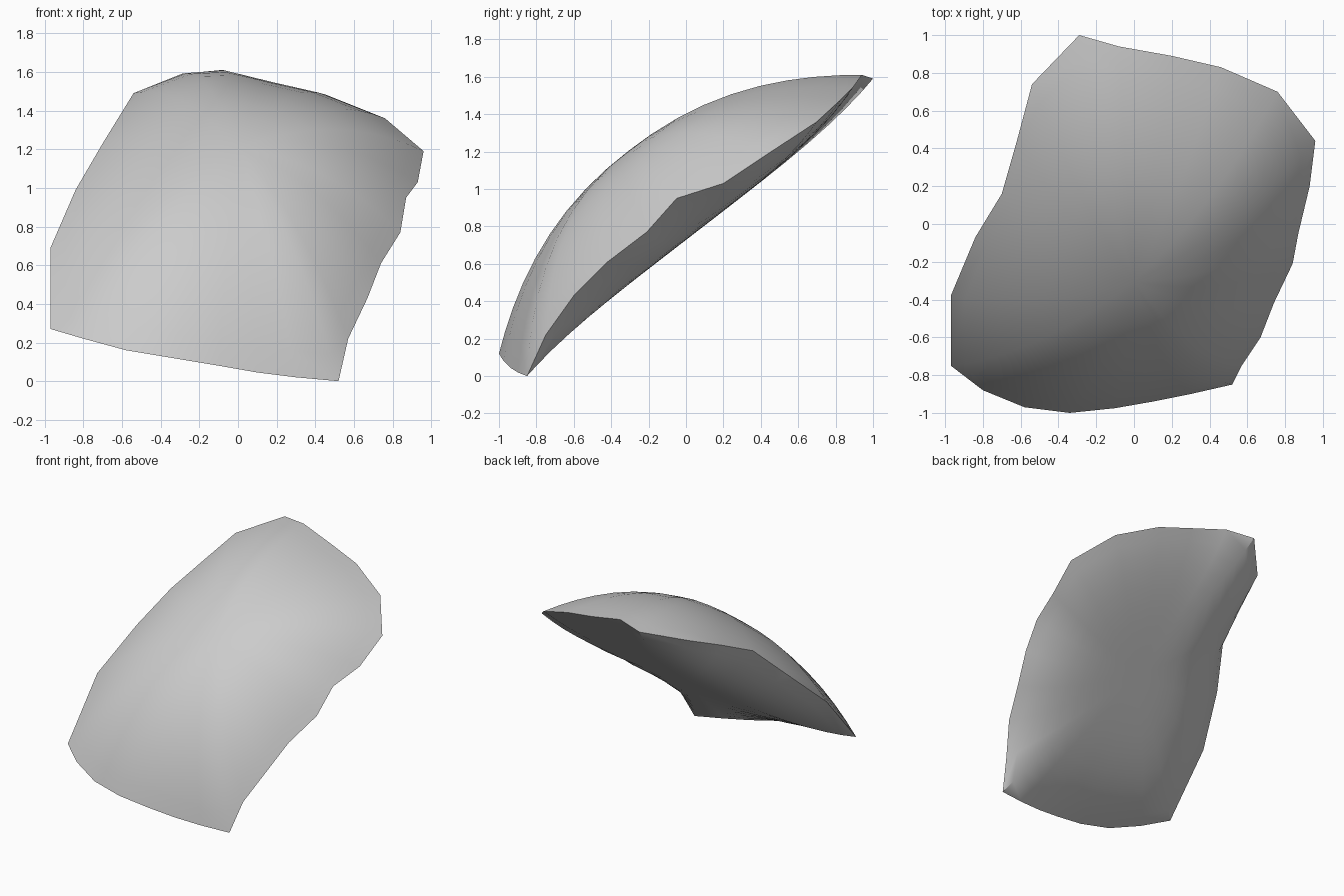
import bpy, bmesh, math
from mathutils import Vector

cube = bpy.data.objects.get("Cube")
if cube:
    bpy.data.objects.remove(cube, do_unlink=True)

# Jagged rim of the shard, anticlockwise from the lowest corner
RIM = [
    (.52, -.85, 0), (.57, -.75, .22), (.67, -.60, .43), (.74, -.42, .61),
    (.84, -.21, .77), (.87, -.05, .95), (.93, .20, 1.03), (.96, .44, 1.19),
    (.76, .70, 1.36), (.46, .83, 1.48), (.20, .89, 1.54), (-.08, .94, 1.61),
    (-.29, 1.0, 1.59), (-.54, .74, 1.49), (-.62, .44, 1.36), (-.70, .16, 1.23),
    (-.84, -.07, .99), (-.97, -.38, .69), (-.97, -.75, .27), (-.80, -.88, .22),
    (-.58, -.97, .16), (-.34, -1.0, .12), (-.10, -.975, .08), (.10, -.94, .045),
    (.30, -.90, .02),
]

# The shard leans back: slope runs up its length, normal points out of its face
CENTRE = Vector((0, 0, .81))
SLOPE = Vector((0, .79, .61)).normalized()
NORMAL = Vector((0, -.61, .79)).normalized()
RINGS = [.12, .25, .38, .5, .62, .73, .83, .92]


def dome(bm, rim, height, power, flip):
    """Curved sheet from a centre point out to the rim."""
    apex = bm.verts.new(CENTRE + NORMAL * height)
    loops = []
    for t in RINGS:
        ring = []
        for v in rim:
            p = v.co - CENTRE
            w = height + (p.dot(NORMAL) - height) * t ** power
            ring.append(bm.verts.new(CENTRE + Vector((p.x * t, 0, 0))
                                     + SLOPE * p.dot(SLOPE) * t + NORMAL * w))
        loops.append(ring)
    loops.append(rim)
    n = len(rim)
    for i in range(n):
        j = (i + 1) % n
        faces = [(apex, loops[0][i], loops[0][j])]
        faces += [(a[i], b[i], b[j], a[j]) for a, b in zip(loops, loops[1:])]
        for f in faces:
            bm.faces.new(f[::-1] if flip else f)


bm = bmesh.new()
rim = [bm.verts.new(p) for p in RIM]
dome(bm, rim, .50, 2.2, False)    # rounded outer face
dome(bm, rim, -.065, 4.0, True)   # flatter underside
bmesh.ops.recalc_face_normals(bm, faces=bm.faces)
mesh = bpy.data.meshes.new("curved_shard")
bm.to_mesh(mesh)
bm.free()

shard = bpy.data.objects.new("curved_shard", mesh)
bpy.context.collection.objects.link(shard)

# Plain pale grey
grey = bpy.data.materials.new("pale_grey")
grey.use_nodes = True
colour = (.6, .6, .6, 1)
grey.diffuse_color = colour
grey.node_tree.nodes["Principled BSDF"].inputs["Base Color"].default_value = colour
mesh.materials.append(grey)

# Smooth faces with a crisp rim
bpy.ops.object.select_all(action='DESELECT')
shard.select_set(True)
bpy.context.view_layer.objects.active = shard
bpy.ops.object.shade_smooth_by_angle(angle=math.radians(40))
